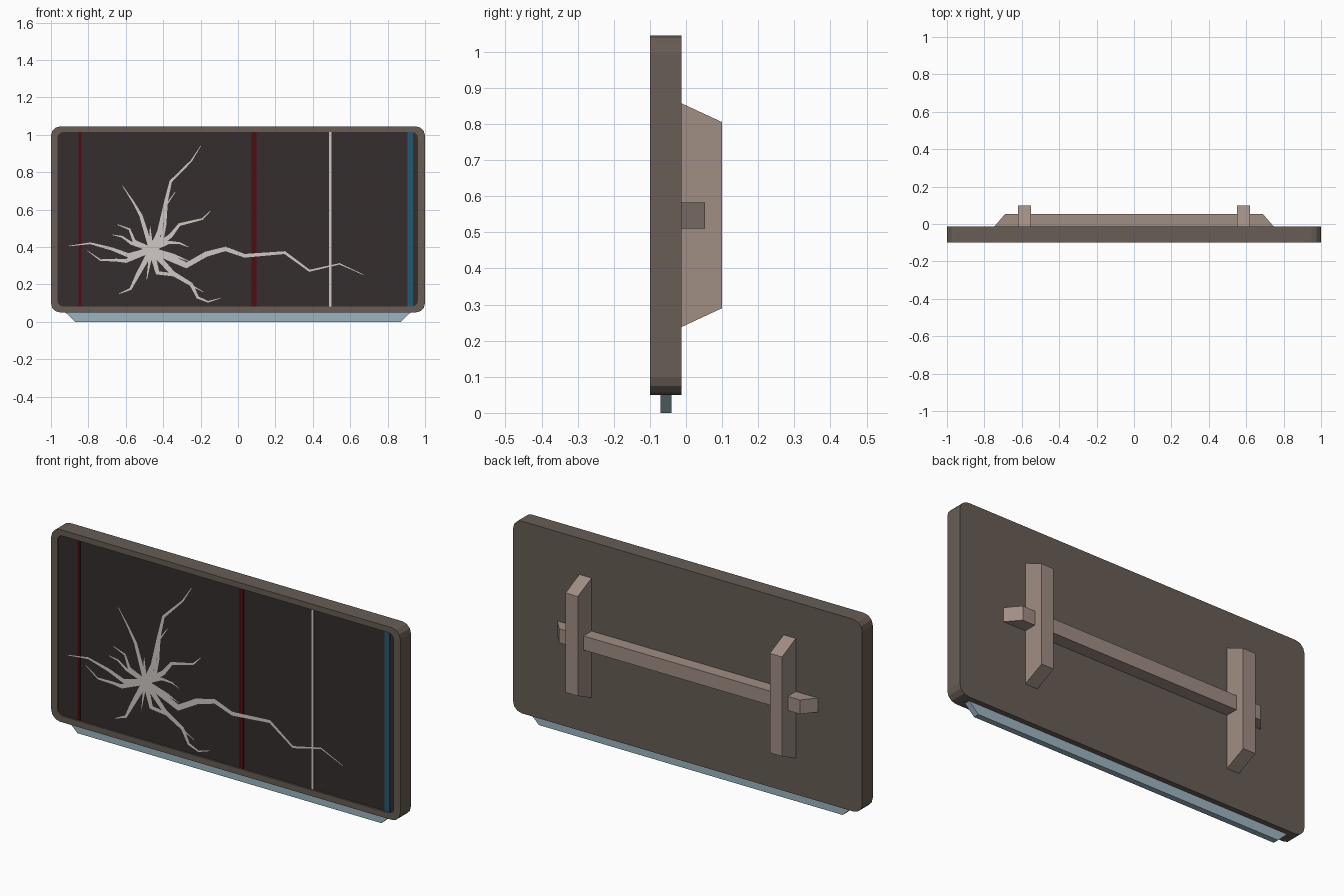
import bpy, bmesh, math
from mathutils import Vector

if "Cube" in bpy.data.objects:
    bpy.data.objects.remove(bpy.data.objects["Cube"])


def material(name, rgb):
    m = bpy.data.materials.new(name)
    m.diffuse_color = (*rgb, 1)
    m.use_nodes = True
    m.node_tree.nodes["Principled BSDF"].inputs["Base Color"].default_value = m.diffuse_color
    return m


BODY = material("warm grey casing", (0.135, 0.109, 0.090))
SCREEN = material("dark screen", (0.036, 0.026, 0.027))
CRACK = material("pale crack", (0.62, 0.58, 0.56))
RED = material("dark red line", (0.075, 0.004, 0.005))
BLUE = material("blue line", (0.018, 0.10, 0.17))
FOOT = material("pale blue foot", (0.33, 0.46, 0.53))
MOUNT = material("light brown mount", (0.35, 0.27, 0.23))


def finish(bm, name, *mats, fix=True):
    if fix:
        bmesh.ops.recalc_face_normals(bm, faces=bm.faces)
    me = bpy.data.meshes.new(name)
    bm.to_mesh(me)
    bm.free()
    ob = bpy.data.objects.new(name, me)
    for m in mats:
        me.materials.append(m)
    bpy.context.collection.objects.link(ob)
    return ob


def prism(name, profile, offset, mat):
    """Extrude a flat polygon of 3D points along an offset."""
    bm = bmesh.new()
    a = [bm.verts.new(p) for p in profile]
    b = [bm.verts.new(Vector(p) + Vector(offset)) for p in profile]
    bm.faces.new(a)
    bm.faces.new(b)
    for i in range(len(a)):
        j = (i + 1) % len(a)
        bm.faces.new((a[i], a[j], b[j], b[i]))
    return finish(bm, name, mat)


def rounded(x0, x1, z0, z1, r, y, seg=3):
    pts = []
    corners = [(x1 - r, z1 - r), (x0 + r, z1 - r), (x0 + r, z0 + r), (x1 - r, z0 + r)]
    for k, (cx, cz) in enumerate(corners):
        for s in range(seg + 1):
            a = math.radians(90 * (k + s / seg))
            pts.append((cx + r * math.cos(a), y, cz + r * math.sin(a)))
    return pts


# Casing with a shallow recessed screen
bm = bmesh.new()
rings = [[bm.verts.new(p) for p in ring] for ring in (
    rounded(-1, 1, 0.05, 1.045, 0.05, -0.013),
    rounded(-1, 1, 0.05, 1.045, 0.05, -0.10),
    rounded(-0.965, 0.962, 0.082, 1.015, 0.03, -0.10),
    rounded(-0.965, 0.962, 0.082, 1.015, 0.03, -0.092))]
for a, b in zip(rings, rings[1:]):
    for i in range(len(a)):
        j = (i + 1) % len(a)
        bm.faces.new((a[i], a[j], b[j], b[i]))
bm.faces.new(rings[0])
bm.faces.new(rings[-1]).material_index = 1
finish(bm, "screen_casing", BODY, SCREEN)

# Vertical faulty lines on the screen
for name, x0, x1, mat in (
        ("thin_red_line", -0.852, -0.838, RED), ("wide_red_line", 0.073, 0.098, RED),
        ("white_line", 0.486, 0.499, CRACK), ("blue_line", 0.906, 0.935, BLUE)):
    prism(name, [(x0, -0.0945, 0.083), (x1, -0.0945, 0.083),
                 (x1, -0.0945, 1.014), (x0, -0.0945, 1.014)], (0, 0.003, 0), mat)

# Cracks: tapered jagged ribbons radiating from the point of impact
CENTRE = (-0.463, 0.385)
BRANCHES = [  # base width, then bends in x, z
    (0.028, (-0.42, 0.48), (-0.388, 0.63), (-0.36, 0.75), (-0.25, 0.86), (-0.20, 0.94)),
    (0.022, (-0.52, 0.57), (-0.56, 0.64), (-0.617, 0.727)),
    (0.026, (-0.36, 0.46), (-0.313, 0.52), (-0.19, 0.55), (-0.147, 0.593)),
    (0.034, (-0.275, 0.302), (-0.17, 0.362), (-0.067, 0.39), (0.035, 0.353),
     (0.25, 0.37), (0.382, 0.273), (0.543, 0.31), (0.67, 0.252)),
    (0.028, (-0.35, 0.26), (-0.25, 0.20), (-0.215, 0.13), (-0.16, 0.107), (-0.093, 0.127)),
    (0.028, (-0.43, 0.262), (-0.335, 0.25), (-0.26, 0.20), (-0.185, 0.16)),
    (0.028, (-0.537, 0.25), (-0.575, 0.175), (-0.637, 0.15)),
    (0.028, (-0.585, 0.355), (-0.675, 0.39), (-0.79, 0.42), (-0.905, 0.405)),
    (0.024, (-0.60, 0.325), (-0.65, 0.33), (-0.735, 0.33), (-0.805, 0.38)),
    (0.024, (-0.555, 0.43), (-0.58, 0.495), (-0.645, 0.52)),
    (0.020, (-0.57, 0.42), (-0.62, 0.455), (-0.67, 0.465)),
    (0.020, (-0.47, 0.51),),
    (0.022, (-0.405, 0.45), (-0.39, 0.52), (-0.38, 0.63), (-0.335, 0.695)),
    (0.022, (-0.37, 0.425), (-0.31, 0.42), (-0.265, 0.40)),
    (0.024, (-0.34, 0.355), (-0.265, 0.325)),
    (0.020, (-0.488, 0.225),),
]
bm = bmesh.new()
for n, (width, *bends) in enumerate(BRANCHES):
    pts = [Vector(p) for p in (CENTRE, *bends)]
    last, prev = len(pts) - 1, None
    for i, p in enumerate(pts):
        d = (pts[min(i + 1, last)] - pts[max(i - 1, 0)]).normalized()
        w = width / 2 * (1 - i / last) + 0.0015
        side = Vector((-d.y, d.x)) * w
        cur = [bm.verts.new((q.x, -0.096 - n * 0.0001, q.y)) for q in (p - side, p + side)]
        if prev:
            f = bm.faces.new((prev[0], cur[0], cur[1], prev[1]))
            f.normal_update()
            if f.normal.y > 0:
                f.normal_flip()
        prev = cur
finish(bm, "screen_cracks", CRACK, fix=False)

# Foot strip under the casing
prism("foot_strip", [(-0.87, -0.07, 0), (0.87, -0.07, 0), (0.925, -0.07, 0.052),
                     (-0.925, -0.07, 0.052)], (0, 0.03, 0), FOOT)

# Wall mount on the back: two uprights and a crossbar
for side, x in (("left", -0.62), ("right", 0.55)):
    prism(side + "_mount_upright", [(x, -0.014, 0.237), (x, 0.10, 0.29), (x, 0.10, 0.805),
                                    (x, -0.014, 0.858)], (0.07, 0, 0), MOUNT)
prism("mount_crossbar", [(-0.747, -0.014, 0.51), (0.747, -0.014, 0.51), (0.69, 0.053, 0.51),
                         (-0.69, 0.053, 0.51)], (0, 0, 0.073), MOUNT)
